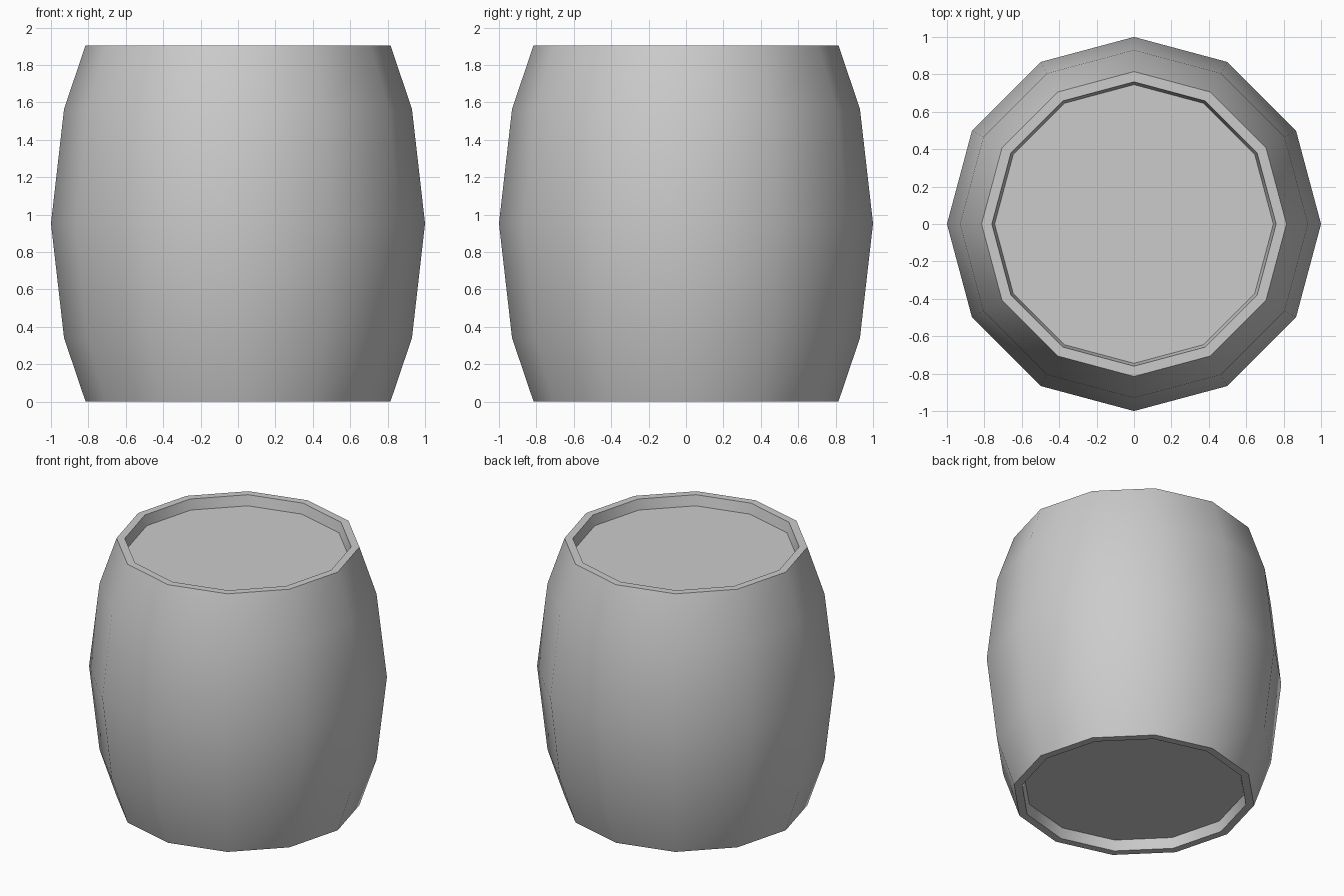
import bpy
import bmesh
from math import sin, cos, pi, radians

SIDES = 12

cube = bpy.data.objects.get("Cube")
if cube:
    bpy.data.objects.remove(cube, do_unlink=True)

grey = bpy.data.materials.new("plain_grey")
grey.use_nodes = True
colour = (0.6, 0.6, 0.6, 1)
grey.diffuse_color = colour
grey.node_tree.nodes["Principled BSDF"].inputs["Base Color"].default_value = colour


def lathe(name, profile):
    """Spin (radius, height) points round z and cap both ends."""
    bm = bmesh.new()
    rings = [[bm.verts.new((r * cos(2 * pi * i / SIDES), r * sin(2 * pi * i / SIDES), z))
              for i in range(SIDES)] for r, z in profile]
    for low, high in zip(rings, rings[1:]):
        for i in range(SIDES):
            j = (i + 1) % SIDES
            bm.faces.new((low[i], low[j], high[j], high[i]))
    bm.faces.new(rings[0][::-1])
    bm.faces.new(rings[-1])
    bmesh.ops.recalc_face_normals(bm, faces=bm.faces)
    mesh = bpy.data.meshes.new(name)
    bm.to_mesh(mesh)
    bm.free()
    mesh.materials.append(grey)
    obj = bpy.data.objects.new(name, mesh)
    bpy.context.collection.objects.link(obj)
    bpy.ops.object.select_all(action='DESELECT')
    obj.select_set(True)
    bpy.context.view_layer.objects.active = obj
    bpy.ops.object.shade_smooth_by_angle(angle=radians(40))
    return obj


# Bulging barrel with a thin rim and a recessed head at each end
HEIGHT, RECESS = 1.905, 0.075
bottom_half = [(0.745, RECESS), (0.76, 0), (0.815, 0), (0.93, 0.34)]
top_half = [(r, HEIGHT - z) for r, z in reversed(bottom_half)]
lathe("barrel", bottom_half + [(1.0, HEIGHT / 2)] + top_half)
